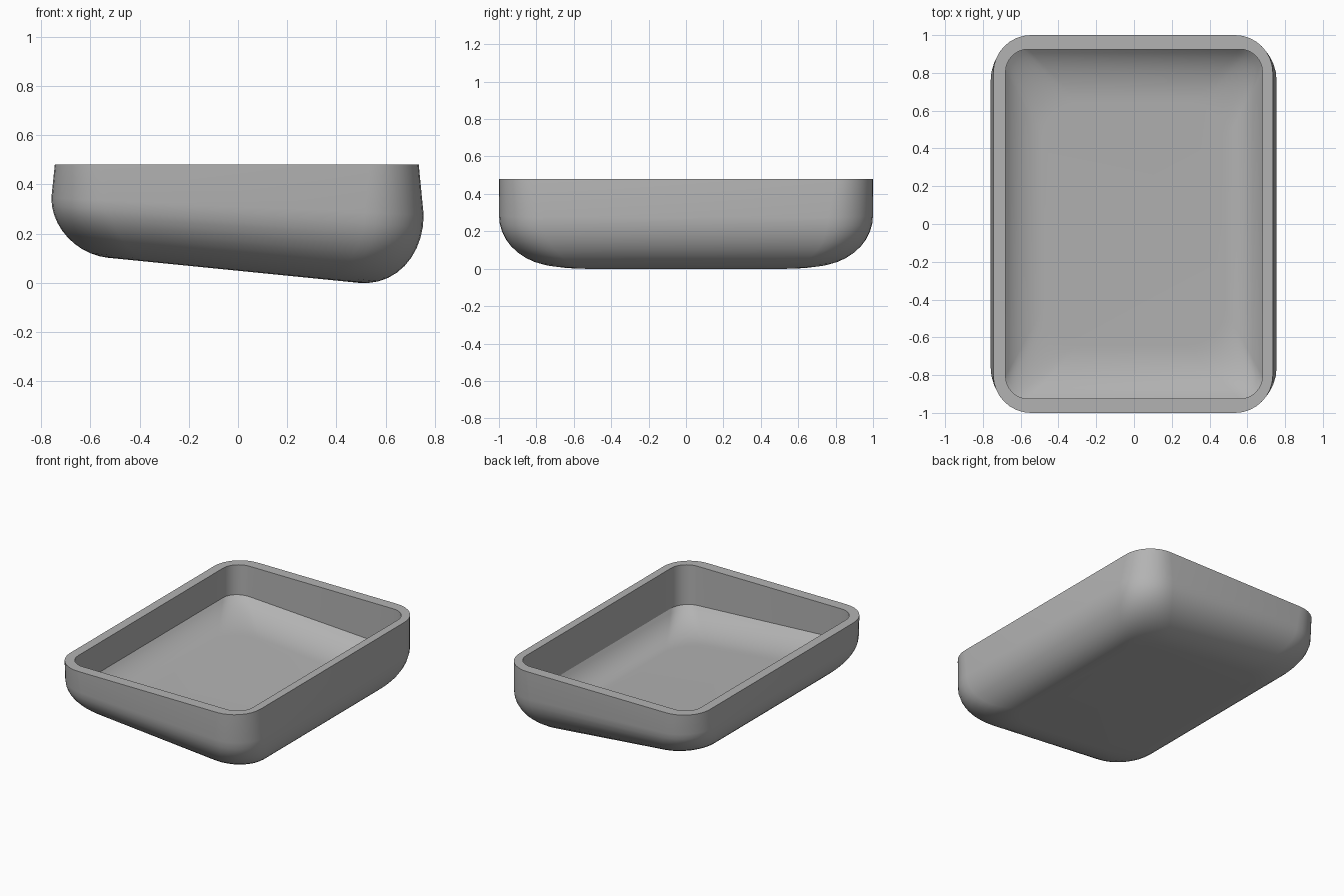
import bpy, bmesh
from math import sin, cos, pi, radians

if "Cube" in bpy.data.objects:
    bpy.data.objects.remove(bpy.data.objects["Cube"], do_unlink=True)

SEG = 8          # segments in each rounded corner
STEPS = 10       # rings in each curved band


def lerp(a, b, t):
    return a + (b - a) * t


def ring(bm, hx, hy, r, z, slope=0.0, cx=0.0):
    """Rounded rectangle of vertices whose height falls towards +x by slope."""
    verts = []
    for k, (sx, sy) in enumerate([(1, 1), (-1, 1), (-1, -1), (1, -1)]):
        for i in range(SEG + 1):
            a = (k + i / SEG) * pi / 2
            x = cx + sx * (hx - r) + r * cos(a)
            y = sy * (hy - r) + r * sin(a)
            verts.append(bm.verts.new((x, y, z - slope * x)))
    return verts


bm = bmesh.new()
rings = []

# Sloping floor of the cavity, then the curve up to its wall
start = radians(32)
for i in range(STEPS + 1):
    a = lerp(pi / 2, start, i / STEPS)
    out = cos(a) / cos(start)
    up = (1 - sin(a)) / (1 - sin(start))
    rings.append(ring(bm, lerp(0.48, 0.68, out), lerp(0.64, 0.925, out),
                      lerp(0.2, 0.12, out),
                      lerp(0.125, 0.235, up), lerp(0.095, 0.055, up)))

# Upright inner wall and flat rim
rings.append(ring(bm, 0.68, 0.925, 0.12, 0.48))
rings.append(ring(bm, 0.74, 1.0, 0.2, 0.48, cx=-0.005))

# Outer wall flaring to its widest line, then the rounded underside
for i in range(STEPS + 1):
    a = pi / 2 * i / STEPS
    inward, down = 1 - cos(a), sin(a)
    rings.append(ring(bm, lerp(0.757, 0.51, inward), lerp(1.0, 0.66, inward),
                      lerp(0.24, 0.2, inward),
                      lerp(0.31, 0.049, down), lerp(0.046, 0.1, down),
                      lerp(-0.002, -0.02, inward)))

# Skin between the rings, with flat ends for floor and underside
for low, high in zip(rings, rings[1:]):
    n = len(low)
    for i in range(n):
        j = (i + 1) % n
        bm.faces.new((low[i], low[j], high[j], high[i]))
bm.faces.new(rings[0])
bm.faces.new(rings[-1])
bmesh.ops.recalc_face_normals(bm, faces=bm.faces)

mesh = bpy.data.meshes.new("tray")
bm.to_mesh(mesh)
bm.free()
tray = bpy.data.objects.new("tray", mesh)
bpy.context.collection.objects.link(tray)

# Plain grey material
grey = bpy.data.materials.new("mid grey")
grey.use_nodes = True
colour = (0.45, 0.45, 0.45, 1)
grey.diffuse_color = colour
grey.node_tree.nodes["Principled BSDF"].inputs["Base Color"].default_value = colour
mesh.materials.append(grey)

# Smooth surface with crisp rim and cavity edges
bpy.ops.object.select_all(action="DESELECT")
tray.select_set(True)
bpy.context.view_layer.objects.active = tray
bpy.ops.object.shade_smooth_by_angle(angle=radians(25))
